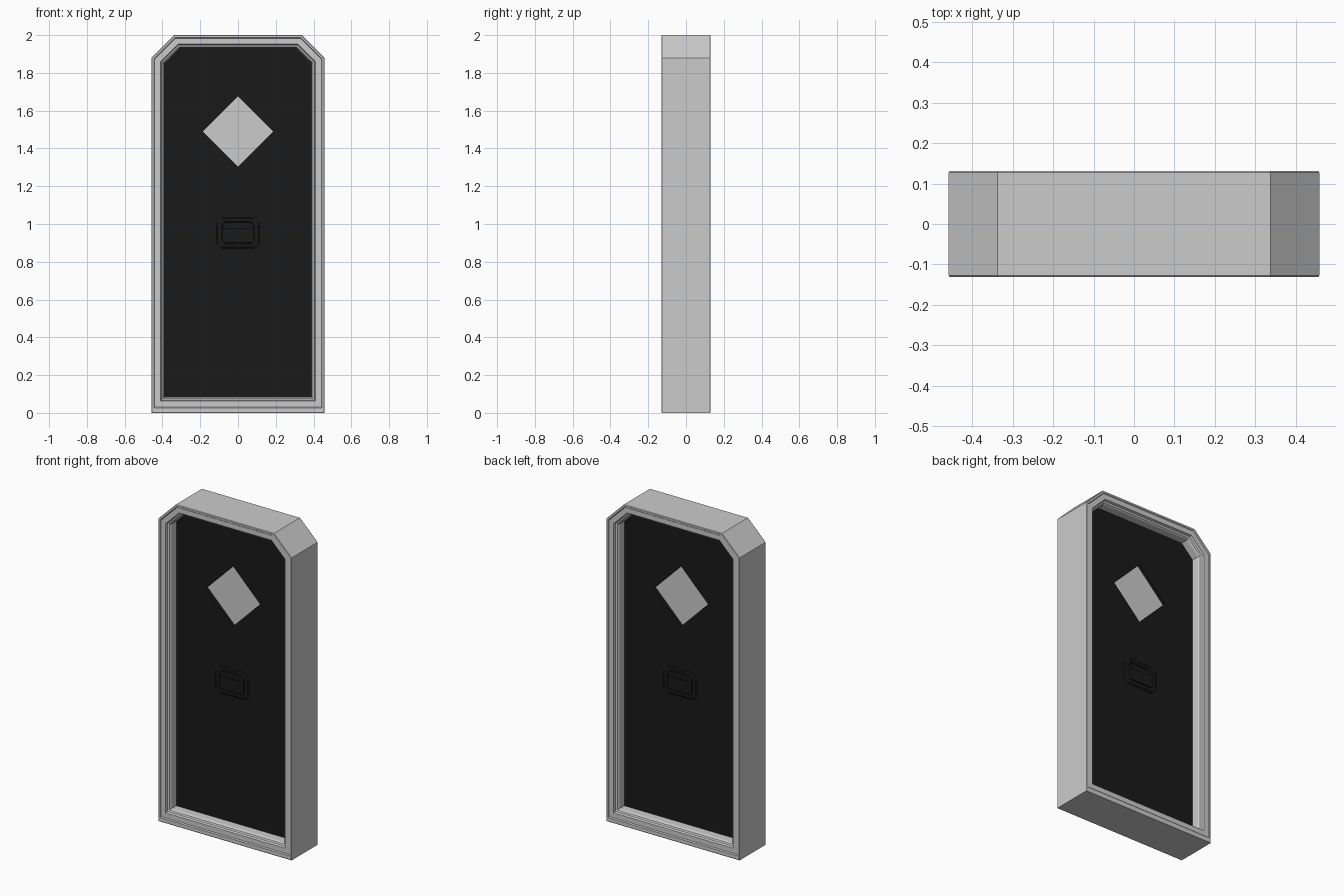
import bpy, bmesh
from mathutils import Matrix

if "Cube" in bpy.data.objects:
    bpy.data.objects.remove(bpy.data.objects["Cube"])


def make_object(name, bm, mat=None):
    bmesh.ops.recalc_face_normals(bm, faces=bm.faces)
    me = bpy.data.meshes.new(name)
    bm.to_mesh(me)
    bm.free()
    ob = bpy.data.objects.new(name, me)
    bpy.context.collection.objects.link(ob)
    if mat:
        me.materials.append(mat)
    return ob


def loft(name, rings, mat=None, cyclic=False):
    """Skin a list of (outline, y) rings; cap the ends unless cyclic."""
    bm = bmesh.new()
    loops = [[bm.verts.new((x, y, z)) for x, z in pts] for pts, y in rings]
    pairs = list(zip(loops, loops[1:]))
    if cyclic:
        pairs.append((loops[-1], loops[0]))
    for a, b in pairs:
        n = len(a)
        for i in range(n):
            j = (i + 1) % n
            bm.faces.new((a[i], a[j], b[j], b[i]))
    if not cyclic:
        bm.faces.new(loops[0])
        bm.faces.new(loops[-1])
    return make_object(name, bm, mat)


def door_outline(d):
    """Chamfer-topped doorway outline, inset by d."""
    k = 0.414 * d
    right = [(0.458 - d, d + min(d, 0.015)), (0.458 - d, 1.88 - k), (0.337 - k, 2 - d)]
    return right + [(-x, z) for x, z in reversed(right)]


def diamond(r, z=1.49):
    return [(r, z), (0, z + r), (-r, z), (0, z - r)]


def chamfered_rect(w, z0, z1, c):
    right = [(w - c, z0), (w, z0 + c), (w, z1 - c), (w - c, z1)]
    return right + [(-x, z) for x, z in reversed(right)]


black = bpy.data.materials.new("black_panel")
black.diffuse_color = (0.01, 0.01, 0.01, 1)
black.use_nodes = True
black.node_tree.nodes["Principled BSDF"].inputs["Base Color"].default_value = black.diffuse_color

# Frame: stepped moulding, mirrored front to back
profile = [(0, 0.127), (0.003, 0.131), (0.013, 0.131), (0.017, 0.126),
           (0.048, 0.126), (0.052, 0.112), (0.062, 0.108), (0.068, 0.098), (0.069, 0.045)]
section = [(d, -y) for d, y in profile] + [(d, y) for d, y in reversed(profile)]
loft("door_frame", [(door_outline(d), y) for d, y in section], cyclic=True)

# Door leaf with a diamond opening
leaf = loft("door_leaf", [(door_outline(0.066), -0.05), (door_outline(0.066), 0.05)], black)
cutter = loft("window_cutter", [(diamond(0.187), -0.2), (diamond(0.187), 0.2)])
cutter.hide_render = True
cutter.hide_viewport = True
cutter.display_type = 'WIRE'
cut = leaf.modifiers.new("window_hole", 'BOOLEAN')
cut.operation = 'DIFFERENCE'
cut.solver = 'EXACT'
cut.object = cutter

# Window pane set back in the opening
loft("window_pane", [(diamond(0.19), -0.032), (diamond(0.19), 0.032)])

# Handle plates on both faces: raised rim, shallow pocket and grip bar
for side, s in (("front", -1), ("back", 1)):
    loft("handle_plate_" + side, [
        (chamfered_rect(0.115, 0.87, 1.035, 0.025), s * 0.045),
        (chamfered_rect(0.115, 0.87, 1.035, 0.025), s * 0.055),
        (chamfered_rect(0.108, 0.877, 1.028, 0.022), s * 0.06),
        (chamfered_rect(0.085, 0.895, 1.012, 0.015), s * 0.06),
        (chamfered_rect(0.08, 0.90, 1.007, 0.013), s * 0.052)], black)
    bm = bmesh.new()
    bmesh.ops.create_cube(bm, size=1, matrix=Matrix.Translation((0, s * 0.055, 0.94))
                          @ Matrix.Diagonal((0.164, 0.012, 0.075, 1)))
    make_object("handle_grip_" + side, bm, black)
